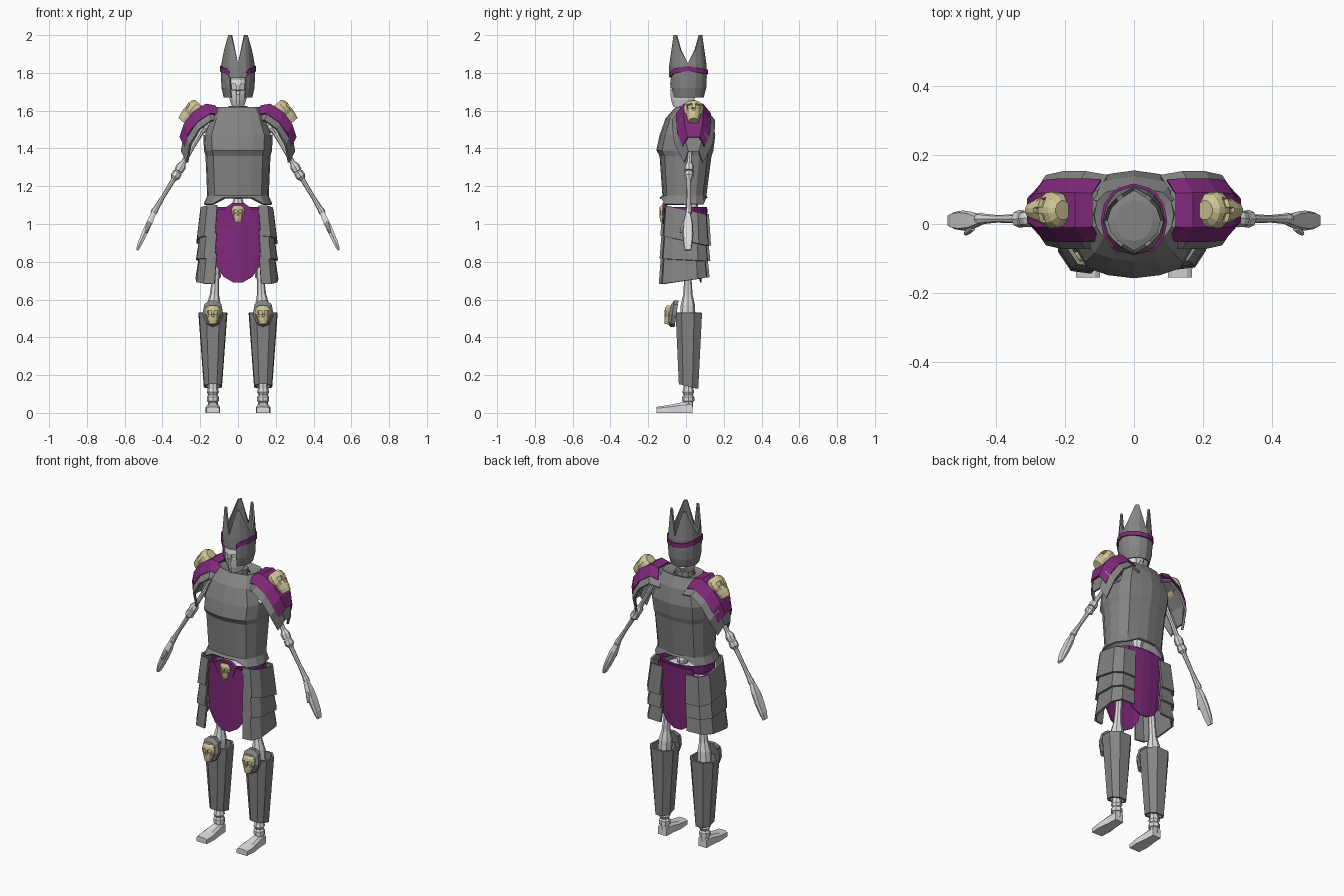
import bpy, bmesh, math
from mathutils import Vector, Matrix

if "Cube" in bpy.data.objects:
    bpy.data.objects.remove(bpy.data.objects["Cube"])

def material(name, rgb):
    m = bpy.data.materials.new(name)
    m.diffuse_color = (*rgb, 1)
    m.use_nodes = True
    m.node_tree.nodes["Principled BSDF"].inputs["Base Color"].default_value = m.diffuse_color
    return m

IRON = material("iron grey", (0.23, 0.23, 0.23))
PURPLE = material("purple cloth", (0.22, 0.022, 0.2))
BONE = material("pale bone", (0.72, 0.72, 0.72))
GOLD = material("old gold", (0.63, 0.56, 0.31))

def finish(name, bm, mat, thick=0):
    bmesh.ops.recalc_face_normals(bm, faces=bm.faces)
    me = bpy.data.meshes.new(name)
    bm.to_mesh(me)
    bm.free()
    me.materials.append(mat)
    ob = bpy.data.objects.new(name, me)
    bpy.context.collection.objects.link(ob)
    if thick:
        mod = ob.modifiers.new("thickness", 'SOLIDIFY')
        mod.thickness = thick
        mod.offset = -1
    return ob

def loft(name, rings, mat, closed=True, caps=False, thick=0, skip=None):
    """Skin a list of equal-length point rings."""
    bm = bmesh.new()
    vs = [[bm.verts.new(p) for p in r] for r in rings]
    n = len(rings[0])
    for i in range(len(rings) - 1):
        for j in range(n if closed else n - 1):
            if skip and skip(i, j):
                continue
            k = (j + 1) % n
            bm.faces.new((vs[i][j], vs[i][k], vs[i + 1][k], vs[i + 1][j]))
    if caps:
        bm.faces.new(vs[0])
        bm.faces.new(vs[-1])
    return finish(name, bm, mat, thick)

def tube(name, stations, mat, n=8):
    """Bone turned around a path; stations are (x, y, z, radius)."""
    pts = [Vector(s[:3]) for s in stations]
    axis = (pts[-1] - pts[0]).normalized()
    u = axis.cross(Vector((0, 1, 0))).normalized()
    v = axis.cross(u)
    rings = [[p + s[3] * (u * math.cos(2 * math.pi * k / n) + v * math.sin(2 * math.pi * k / n))
              for k in range(n)] for p, s in zip(pts, stations)]
    return loft(name, rings, mat, caps=True)

def bone(name, a, b, profile, mat=BONE):
    """Tube from a to b; profile holds (fraction, radius)."""
    a, b = Vector(a), Vector(b)
    return tube(name, [(*a.lerp(b, t), r) for t, r in profile], mat)

def skull(name, centre, h, mat, out=(0, -1, 0), up=(0, 0, 1), flat=1.0):
    """Low-poly skull with sunken eyes and nose."""
    angles = [-10, 10, 42, 75, 110, 150, 210, 250, 285, 318]
    rows = [(-.5, .2, .34), (-.3, .27, .4), (-.12, .3, .43), (.02, .4, .42),
            (.22, .42, .45), (.38, .37, .42), (.5, .22, .28)]
    bm = bmesh.new()
    vs = [[bm.verts.new((w * h * math.sin(math.radians(a)), -d * h * flat * math.cos(math.radians(a)), z * h))
           for a in angles] for z, w, d in rows]
    holes = []
    for i in range(len(rows) - 1):
        for j in range(10):
            k = (j + 1) % 10
            f = bm.faces.new((vs[i][j], vs[i][k], vs[i + 1][k], vs[i + 1][j]))
            if (i == 3 and j in (1, 9)) or (i == 2 and j == 0):
                holes.append(f)
    bm.faces.new(vs[0])
    bm.faces.new(vs[-1])
    bmesh.ops.recalc_face_normals(bm, faces=bm.faces)
    bmesh.ops.inset_individual(bm, faces=holes, thickness=.02 * h, depth=-.09 * h)
    out, up = Vector(out).normalized(), Vector(up).normalized()
    m = Matrix((up.cross(out), -out, up)).transposed()
    if m.determinant() < 0:
        m.col[0] = -m.col[0]
    bmesh.ops.transform(bm, matrix=Matrix.Translation(centre) @ m.to_4x4(), verts=bm.verts)
    return finish(name, bm, mat)

# helmet with four flat-tipped crown points, an open face and a closed cap inside
ANG = [0, 28, 42, 65, 90, 115, 138, 152, 180, 208, 222, 245, 270, 295, 318, 332]
TIP = [0, 1, 1, .45, 0, .45, 1, 1] * 2

def head_pt(a, s, z):
    r = math.radians(a)
    return (.09 * s * math.sin(r), .01 - .1 * s * math.cos(r), z)

rings = [[head_pt(a, s, z) for a in ANG] for z, s in ((1.67, .84), (1.72, .97), (1.775, 1), (1.84, .99))]
rings.append([head_pt(a, .96 - .1 * t, 1.852 + .148 * t) for a, t in zip(ANG, TIP)])
loft("helmet", rings, IRON, thick=.01, skip=lambda i, j: i < 2 and j in (0, 15))
loft("helmet_cap", [[head_pt(a, s, z) for a in ANG] for z, s in ((1.79, .93), (1.8, .6))], IRON, caps=True)
loft("helmet_band", [[head_pt(a, s, z - .018 * abs(math.cos(math.radians(a))) - (.018 if a in (28, 332) else 0))
                      for a in ANG[1:]]
                     for z, s in ((1.81, 1.0), (1.81, 1.07), (1.836, 1.07), (1.836, .98))],
     PURPLE, closed=False)
skull("head_skull", (0, -.013, 1.705), .165, BONE)

# neck and lower spine, ribbed like vertebrae
for name, z0, z1, y in (("neck_bones", 1.55, 1.68, .02), ("spine", .98, 1.25, .03)):
    n = 7
    tube(name, [(0, y, z0 + (z1 - z0) * k / n, .034 if k % 2 else .024) for k in range(n + 1)], BONE)
tube("collar", [(0, .01, 1.595, .055), (0, .01, 1.625, .05)], IRON, 10)

# breastplate with arm openings, ribs inside
SECT = [(0, 0), (.42, .03), (.76, .1), (.95, .3), (1, .52), (.93, .76), (.72, .92), (.35, .97), (0, 1)]
SECT += [(-x, y) for x, y in SECT[-2:0:-1]]
rings = []
for z, w, f, b in ((1.105, .182, -.14, .115), (1.15, .163, -.125, .108), (1.36, .172, -.14, .135),
                   (1.39, .18, -.157, .145), (1.47, .184, -.14, .155), (1.56, .15, -.108, .138),
                   (1.62, .115, -.055, .105), (1.6, .06, -.035, .06)):
    rings.append([(x * w, f + (b - f) * y, z + (.035 if z < 1.11 and abs(x) < .5 else 0)) for x, y in SECT])
loft("breastplate", rings, IRON, thick=.008, skip=lambda i, j: i in (4, 5) and j in (3, 4, 11, 12))
for k in range(4):
    z, rx = 1.42 + .045 * k, .135 - .011 * k
    loft(f"rib_{k + 1}", [[((rx + d) * math.sin(a), .015 - (.085 + d) * math.cos(a), z + e)
                           for a in [t * math.pi / 6 for t in range(12)]]
                          for d, e in ((0, -.009), (.008, 0), (0, .009))], BONE)

# hips
tube("pelvis", [(0, .01, .93, .05), (0, .01, .98, .085), (0, .01, 1.05, .1), (0, .01, 1.07, .06)], BONE)
belt = [[(rx * math.sin(k * math.pi / 8), -.003 - ry * math.cos(k * math.pi / 8), z) for k in range(16)]
        for z, rx, ry in ((1.045, .155, .11), (1.09, .16, .115))]
loft("belt", belt, PURPLE, thick=.01)
cols = [(-.122, .78), (-.08, .72), (-.025, .69), (.025, .69), (.08, .72), (.122, .78)]
for name, y0, y1 in (("front_cloth", -.122, -.115), ("back_cloth", .115, .082)):
    rings = [[(x * sx, (y0 + (y1 - y0) * t) * (1 - 8 * x * x), 1.08 + (zb - 1.08) * t) for x, zb in cols]
             for t, sx in ((0, .95), (.4, 1), (.75, 1), (1, .95))]
    loft(name, rings, PURPLE, closed=False, thick=.008)
plate = [(0, 1.0), (.05, 1.03), (.07, 1.085), (.03, 1.112), (-.03, 1.112), (-.07, 1.085), (-.05, 1.03)]
loft("buckle_plate", [[(x, y, z) for x, z in plate] for y in (-.1, -.124)], PURPLE, caps=True)
skull("buckle_skull", (0, -.116, 1.055), .088, GOLD, flat=.65)

TASSET = [(.115, -.118), (.165, -.112), (.195, -.065), (.2, .065), (.165, .112), (.085, .115)]
KNEE = [(-.035, .47), (0, .455), (.035, .47), (.055, .52), (.045, .575), (.02, .595), (-.02, .595), (-.045, .575), (-.055, .52)]

for side, s in (("right", -1), ("left", 1)):
    # layered hip plates, each with its own slope towards the back
    for k, (top, low, st, sl) in enumerate(((1.075, .91, -.2, -.22), (.945, .81, -.2, -.05), (.84, .70, -.05, .15))):
        rings = []
        for z, g, slope in ((top, .95, st), (low, 1.05, sl)):
            rings.append([(s * x * (g + .01 * k), y * g - .004 * k, z + slope * y) for x, y in TASSET])
        loft(f"{side}_hip_plate_{k + 1}", rings, IRON, closed=False, thick=.012 * s)

    # shoulder plates: grey layer under a purple one
    for name, mat, y0, y1, drop, path in (
            ("under", IRON, -.073, .153, .06,
             ((.105, 1.6, .9), (.17, 1.612, 1), (.235, 1.565, 1), (.285, 1.485, .9), (.303, 1.385, .45))),
            ("over", PURPLE, -.052, .132, .05,
             ((.12, 1.628, .97), (.17, 1.637, 1), (.24, 1.592, 1), (.287, 1.53, .95), (.31, 1.46, .65)))):
        c, h = (y0 + y1) / 2, (y1 - y0) / 2
        rings = [[(s * (x - drop * e * .5), c + h * g * f, z - drop * e)
                  for g, e in ((-1, 1), (-.55, 0), (.55, 0), (1, 1))] for x, z, f in path]
        loft(f"{side}_shoulder_{name}", rings, mat, closed=False, thick=.012)
    skull(f"{side}_shoulder_skull", (s * .247, .04, 1.588), .13, GOLD, (s, 0, .85), (-.85 * s, 0, 1), .8)

    # arm bones and mitten-like hand
    sh, el, wr = (s * .17, .03, 1.53), (s * .315, .015, 1.28), (s * .45, .015, 1.055)
    bone(f"{side}_upper_arm", sh, el, [(0, .02), (.08, .028), (.2, .015), (.5, .012), (.82, .014), (.9, .026), (1, .024)])
    bone(f"{side}_forearm", el, wr, [(0, .015), (.03, .024), (.13, .026), (.2, .013), (.6, .011), (.88, .015), (.93, .018), (1, .016)])
    rings = []
    for x, z, w, t in ((.445, 1.06, .012, .011), (.468, 1.01, .025, .014), (.495, .95, .029, .013),
                       (.518, .9, .025, .011), (.533, .862, .018, .006)):
        rings.append([(s * (x + a * t), .01 + b * w, z + a * t * .5)
                      for a, b in ((-1, -.8), (0, -1), (1, -.8), (1, .8), (0, 1), (-1, .8))])
    loft(f"{side}_hand", rings, BONE, caps=True)
    bone(f"{side}_thumb", (s * .468, -.01, 1.01), (s * .487, -.028, .955), [(0, .01), (.5, .01), (1, .006)])

    # leg bones
    lx = s * .133
    bone(f"{side}_thigh", (s * .1, .01, 1.0), (lx, .01, .5),
         [(0, .04), (.1, .035), (.25, .02), (.6, .02), (.75, .025), (.86, .038), (1, .04)])
    tube(f"{side}_ankle", [(lx, .012, z, r) for z, r in ((.03, .026), (.06, .026), (.062, .032), (.085, .032),
         (.095, .024), (.11, .032), (.13, .026), (.25, .022), (.5, .025))], BONE)
    rings = [[(lx + a * w, y, z) for a, z in ((-1, 0), (1, 0), (1, t * .75), (.6, t), (-.6, t), (-1, t * .75))]
             for y, w, t in ((-.155, .034, .032), (-.09, .038, .042), (-.025, .03, .055), (.035, .027, .06))]
    loft(f"{side}_foot", rings, BONE, caps=True)

    # shin guard, open at both ends
    rings = []
    for z, w, f, b, tilt in ((.14, .048, -.038, .065, .02), (.53, .077, -.055, .085, 0)):
        c, h = (f + b) / 2, (b - f) / 2
        rings.append([(lx + w * a, c + h * e, z - tilt * e * .6) for a, e in (
            (-.45, -1), (.45, -1), (.95, -.55), (1, .4), (.5, 1), (-.5, 1), (-1, .4), (-.95, -.55))])
    loft(f"{side}_shin_guard", rings, IRON, thick=.012)

    # knee plate with skull
    rings = [[(lx + x * g, y + .15 * (z - .525), .525 + (z - .525) * g) for x, z in KNEE]
             for y, g in ((-.05, 1), (-.072, 1), (-.088, .75))]
    loft(f"{side}_knee_plate", rings, IRON, caps=True)
    skull(f"{side}_knee_skull", (lx, -.085, .518), .1, GOLD, (0, -1, .1), (0, .1, 1), .68)
